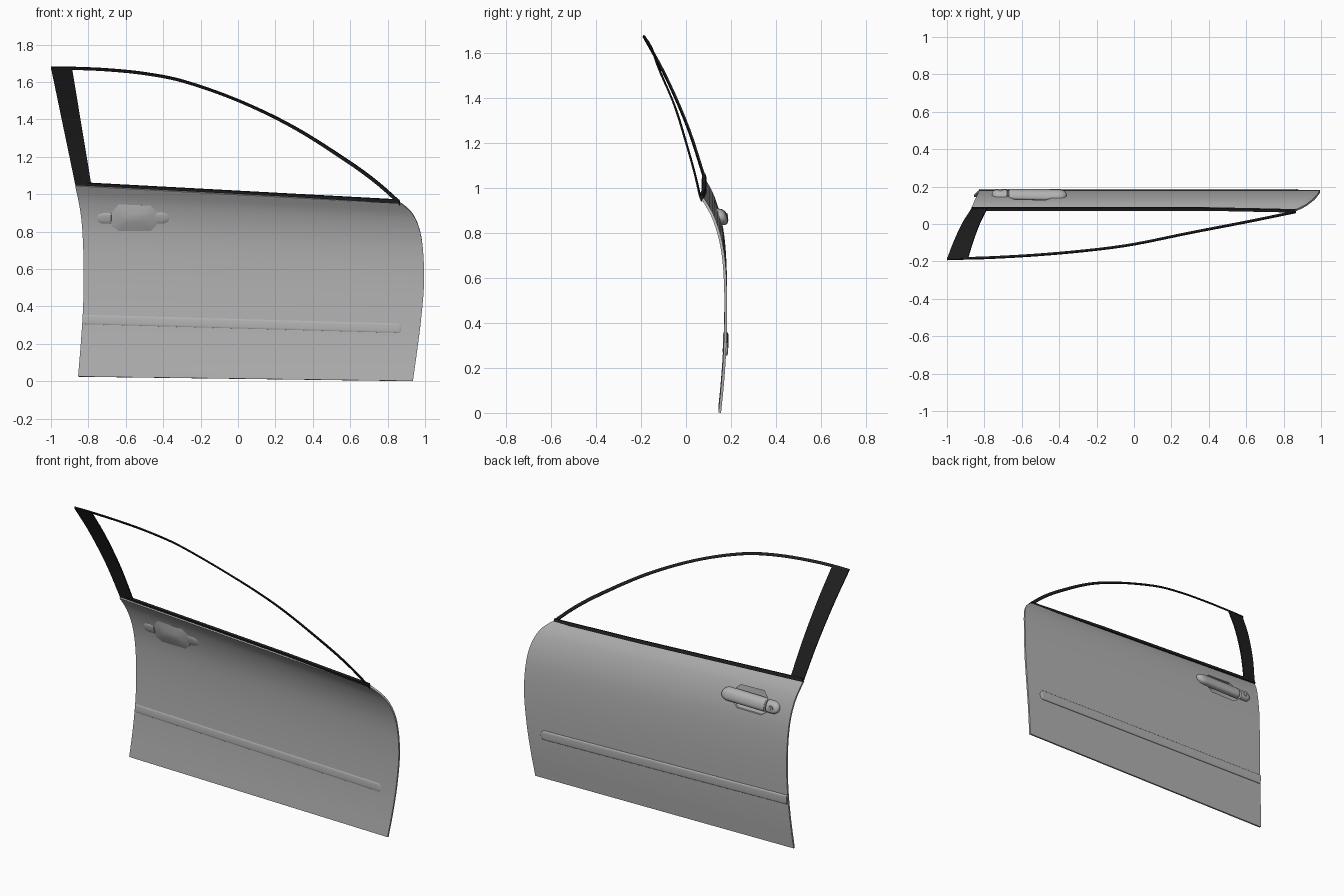
import bpy
from math import sin, cos, pi, copysign

if "Cube" in bpy.data.objects:
    bpy.data.objects.remove(bpy.data.objects["Cube"])


def make_material(name, value):
    mat = bpy.data.materials.new(name)
    mat.use_nodes = True
    mat.diffuse_color = (value, value, value, 1)
    mat.node_tree.nodes["Principled BSDF"].inputs["Base Color"].default_value = mat.diffuse_color
    return mat


dark = make_material("dark_trim", .015)
paint = make_material("grey_paint", .45)


def curve(pts, t):
    """Smooth value at t through (t, value) points."""
    n = len(pts)
    i = max(k for k in range(n - 1) if k == 0 or pts[k][0] <= t)

    def slope(k):
        a, b = pts[max(k - 1, 0)], pts[min(k + 1, n - 1)]
        return (b[1] - a[1]) / (b[0] - a[0])

    (t0, p0), (t1, p1) = pts[i], pts[i + 1]
    h = t1 - t0
    s = (t - t0) / h
    return ((2*s**3 - 3*s**2 + 1) * p0 + (s**3 - 2*s**2 + s) * h * slope(i)
            + (3*s**2 - 2*s**3) * p1 + (s**3 - s**2) * h * slope(i + 1))


# Door skin: bottom and belt lines, side profile, rear and front edges
PROFILE = [(0, .156), (.15, .17), (.3, .179), (.5, .183), (.65, .179),
           (.75, .17), (.82, .157), (.88, .14), (.94, .116), (1, .08)]
REAR = [(0, -.855), (.18, -.84), (.37, -.828), (.56, -.825),
        (.76, -.832), (.88, -.845), (1, -.87)]
FRONT = [(0, .935), (.15, .955), (.36, .98), (.57, .995), (.78, .985),
         (.89, .96), (.96, .92), (1, .87)]


def bottom(x):
    return .0125 - .0133 * x


def belt(x):
    return 1.003 - .054 * x


def skin_y(x, z):
    v = (z - bottom(x)) / (belt(x) - bottom(x))
    return curve(PROFILE, min(max(v, 0), 1))


def apply(ob, kind, **settings):
    mod = ob.modifiers.new(kind.title(), kind)
    for key, value in settings.items():
        setattr(mod, key, value)
    bpy.context.view_layer.objects.active = ob
    bpy.ops.object.modifier_apply(modifier=mod.name)


def smooth(ob, angle=35):
    bpy.ops.object.select_all(action='DESELECT')
    ob.select_set(True)
    bpy.context.view_layer.objects.active = ob
    bpy.ops.object.shade_smooth_by_angle(angle=angle * pi / 180)


def loft(name, rows, closed=False, caps=False, thick=0, offset=-1, material=paint):
    """Skin a list of point rows; optionally close, cap and thicken it."""
    n = len(rows[0])
    faces = []
    for j in range(len(rows) - 1):
        for i in range(n if closed else n - 1):
            k = (i + 1) % n
            faces.append((j*n + i, (j+1)*n + i, (j+1)*n + k, j*n + k))
    last = (len(rows) - 1) * n
    if caps:
        faces.append(tuple(range(n)))
    if closed:
        faces.append(tuple(reversed(range(last, last + n))))
    mesh = bpy.data.meshes.new(name)
    mesh.from_pydata([p for row in rows for p in row], [], faces)
    mesh.materials.append(material)
    ob = bpy.data.objects.new(name, mesh)
    bpy.context.collection.objects.link(ob)
    if thick:
        apply(ob, 'SOLIDIFY', thickness=thick, offset=offset)
    return ob


def steps(a, b, n):
    return [a + (b - a) * i / n for i in range(n + 1)]


# Door panel
rows = []
for v in steps(0, 1, 48):
    row = []
    for x in steps(curve(REAR, v), curve(FRONT, v), 40):
        row.append((x, curve(PROFILE, v), bottom(x) + v * (belt(x) - bottom(x))))
    rows.append(row)
panel = loft("door_panel", rows, thick=.012)

# Handle recess: opening through the panel and a faceted cup behind it
CX, CZ = -.553, .873
OCTAGON = [(-.118, -.043), (-.082, -.068), (.083, -.068), (.118, -.035),
           (.118, .03), (.083, .064), (-.082, .07), (-.118, .03)]
cutter = loft("recess_cutter", [[(CX + a, y, CZ + b) for a, b in OCTAGON] for y in (0, .3)],
              closed=True, caps=True)
cutter.hide_render = True
apply(panel, 'BOOLEAN', object=cutter, operation='DIFFERENCE', solver='EXACT')
bpy.data.objects.remove(cutter)
smooth(panel)

rings = []
for sx, sz, depth in ((1.02, 1.02, .008), (1.02, 1.02, .013), (.45, .3, .032)):
    rings.append([(CX + a*sx, skin_y(CX + a*sx, CZ + b*sz) - depth, CZ + b*sz)
                  for a, b in OCTAGON])
smooth(loft("handle_recess", rings, closed=True, thick=.002, offset=0), 20)


def pad(name, x0, x1, z0, z1, half, out, inner, ends, power):
    """Rounded bar that follows the door skin; ends are the end radii."""
    stations = []
    r0, r1 = ends
    if r0:
        stations += [(x0 + r0 * (1 - cos(a)), sin(a)) for a in steps(.04, pi/2, 7)]
    stations += [(x, 1) for x in steps(x0 + r0, x1 - r1, 14)][(1 if r0 else 0):]
    if r1:
        stations += [(x1 - r1 * (1 - cos(a)), sin(a)) for a in steps(pi/2, .04, 7)][1:]
    rings = []
    for x, w in stations:
        ring = []
        mid = z0 + (z1 - z0) * (x - x0) / (x1 - x0)
        for i in range(24):
            c, s = cos(i * pi / 12), sin(i * pi / 12)
            z = mid + half * w * copysign(abs(c) ** power, c)
            bulge = (out if s > 0 else inner) * copysign(abs(s) ** power, s)
            ring.append((x, skin_y(x, z) + bulge * w ** .6, z))
        rings.append(ring)
    smooth(loft(name, rings, closed=True, caps=True))


# Rubbing strip, pull handle and lock end
pad("rubbing_strip", -.828, .88, .33, .283, .029, .009, .015, (0, .025), .5)
pad("pull_handle", -.672, -.36, .872, .872, .037, .033, .018, (.006, .05), .8)
pad("lock_housing", -.76, -.676, .872, .872, .035, .03, .018, (.04, .005), .8)


def disc(name, radius, y0, y1, x, z, sides=20, squash=1, material=paint):
    rings = [[(x + radius * squash * cos(a), y, z + radius * sin(a))
              for a in steps(0, 2*pi, sides)[:-1]] for y in (y0, y1)]
    smooth(loft(name, rings, closed=True, caps=True, material=material))


lock_y = skin_y(-.715, .872)
disc("lock_cylinder", .016, lock_y, lock_y + .033, -.715, .872)
disc("key_slot", .009, lock_y, lock_y + .034, -.715, .872, 8, .3, dark)

# Window frame: rear pillar, roof rail and belt trim
PILLAR_Y = [(1.05, .082), (1.27, .01), (1.5, -.09), (1.678, -.187)]
RAIL_Z = [(-1, 1.68), (-.885, 1.68), (-.7, 1.672), (-.5, 1.652), (-.3, 1.613),
          (0, 1.508), (.3, 1.365), (.6, 1.177), (.75, 1.067), (.865, .965)]
RAIL_Y = [(-1, -.19), (-.8, -.186), (-.5, -.169), (-.2, -.141), (0, -.113),
          (.3, -.052), (.6, .006), (.865, .06)]

pillar = []
for z in steps(1.05, 1.678, 12):
    y = curve(PILLAR_Y, z)
    pillar.append([(-1 + (1.678 - z) * .207, y, z), (-.885 + (1.66 - z) * .165, y + .006, z)])
smooth(loft("rear_pillar", pillar, thick=.008, material=dark))

rail = []
for x in steps(-1, .865, 48):
    y, z = curve(RAIL_Y, x), curve(RAIL_Z, x)
    drop = .014 + .012 * max(x, 0)
    rail.append([(x, y, z), (x, y + .01, z - drop)])
smooth(loft("roof_rail", rail, thick=.006, offset=0, material=dark))

trim = []
for x in steps(-.868, .862, 24):
    y = .083 - .02 * max(x - .3, 0)
    trim.append([(x, y + .002, belt(x) - .006), (x, y - .004, belt(x) + .014)])
smooth(loft("belt_trim", trim, thick=.014, offset=0, material=dark))
